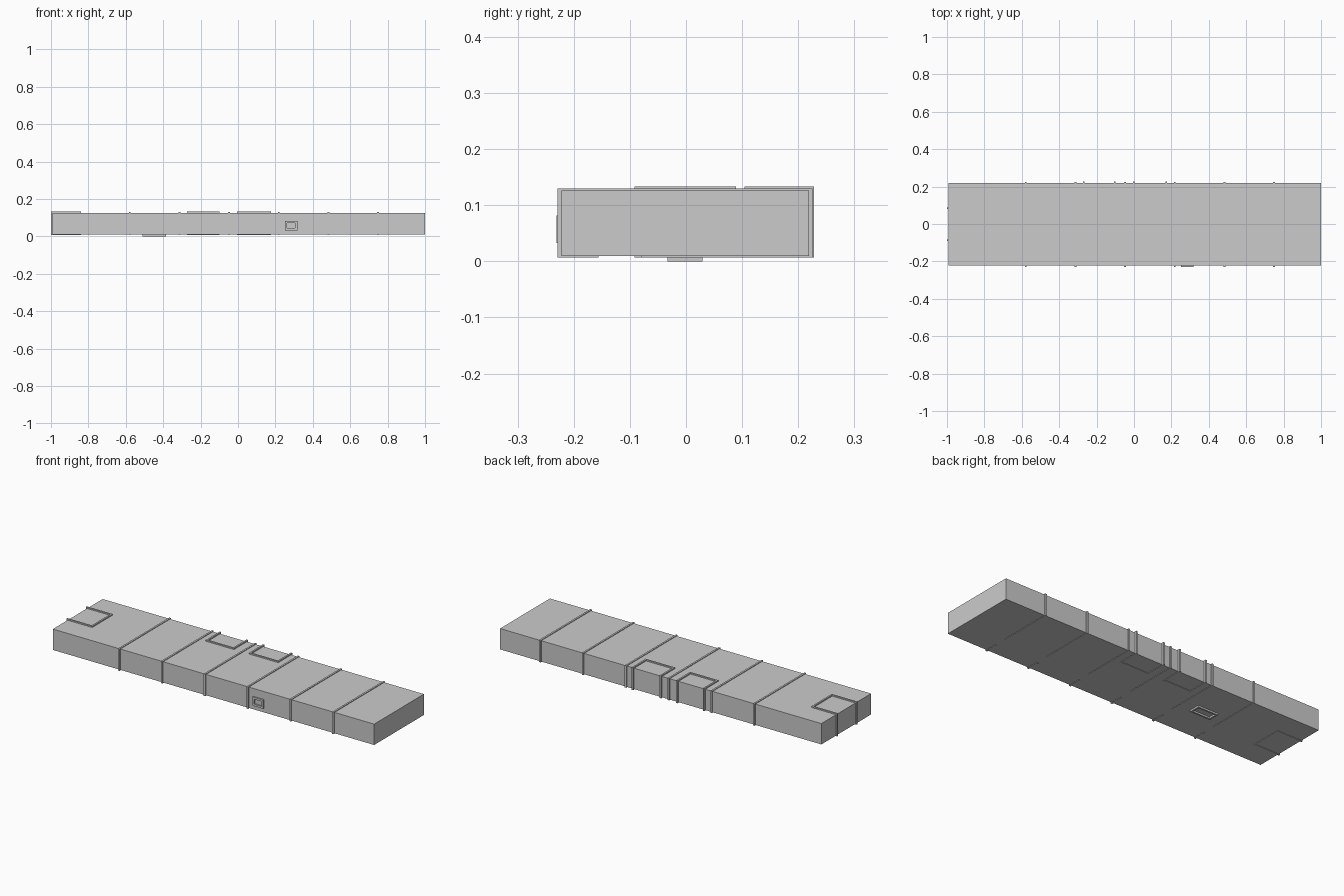
import bpy, bmesh
from mathutils import Vector

if "Cube" in bpy.data.objects:
    bpy.data.objects.remove(bpy.data.objects["Cube"])

X0, X1 = -0.993, 1.0        # slab extents
Y0, Y1 = -0.222, 0.219
Z0, Z1 = 0.0095, 0.1265


def add_prism(bm, profile, axis, a, b):
    """Extrude a (u, z) profile along x or y, from a to b."""
    def put(u, z):
        return Vector((a, u, z) if axis == 'x' else (u, a, z))
    face = bm.faces.new([bm.verts.new(put(u, z)) for u, z in profile])
    ext = bmesh.ops.extrude_face_region(bm, geom=[face])
    step = Vector((b - a, 0, 0) if axis == 'x' else (0, b - a, 0))
    moved = [v for v in ext['geom'] if isinstance(v, bmesh.types.BMVert)]
    bmesh.ops.translate(bm, vec=step, verts=moved)


def add_box(bm, x0, x1, y0, y1, z0, z1):
    add_prism(bm, [(y0, z0), (y1, z0), (y1, z1), (y0, z1)], 'x', x0, x1)


def finish(bm, name):
    bmesh.ops.recalc_face_normals(bm, faces=bm.faces[:])
    mesh = bpy.data.meshes.new(name)
    bm.to_mesh(mesh)
    bm.free()
    obj = bpy.data.objects.new(name, mesh)
    bpy.context.collection.objects.link(obj)
    return obj


# Main slab
bm = bmesh.new()
add_box(bm, X0, X1, Y0, Y1, Z0, Z1)
finish(bm, "slab")

# Six thin bands wrapping the slab, open for a short gap underneath
zb, zt, yf, yb, t = 0.0068, 0.130, -0.229, 0.225, 0.004
band = [(-0.156, zb), (yf, zb), (yf, zt), (yb, zt), (yb, zb), (-0.079, zb),
        (-0.079, Z0 + t), (Y1 - t, Z0 + t), (Y1 - t, Z1 - t),
        (Y0 + t, Z1 - t), (Y0 + t, Z0 + t), (-0.156, Z0 + t)]
for i in range(6):
    x = -0.579 + i * 0.2657
    bm = bmesh.new()
    add_prism(bm, band, 'x', x - 0.005, x + 0.005)
    finish(bm, f"band_{i + 1}")


def clip(name, axis, inner, outer, face, a, b, w=0.009):
    """Wire clip gripping an edge: two C-shaped legs and two cross bars."""
    top, low = 0.1333, 0.0068
    s = t if outer < face else -t
    leg = [(inner, top), (outer, top), (outer, low), (inner, low),
           (inner, Z0 + t), (face + s, Z0 + t), (face + s, Z1 - t), (inner, Z1 - t)]
    bm = bmesh.new()
    add_prism(bm, leg, axis, a, a + w)
    add_prism(bm, leg, axis, b - w, b)
    v = inner - w if outer < face else inner + w
    for z0, z1 in ((Z1 - t, top), (low, Z0 + t)):
        add_prism(bm, [(inner, z0), (v, z0), (v, z1), (inner, z1)],
                  axis, a + w, b - w)
    finish(bm, name)


# Clips on the left end and along the back
clip("end_clip", 'y', -0.84, -1.0, X0, -0.092, 0.089)
clip("back_clip_left", 'x', 0.104, 0.2285, Y1, -0.273, -0.098)
clip("back_clip_right", 'x', 0.104, 0.2285, Y1, -0.005, 0.177)

# Rectangular frame on the front face
w = 0.011
bm = bmesh.new()
x0, x1, z0, z1, y0, y1 = 0.25, 0.317, 0.033, 0.082, -0.2305, Y0 + t
add_box(bm, x0, x1, y0, y1, z0, z0 + w)
add_box(bm, x0, x1, y0, y1, z1 - w, z1)
add_box(bm, x0, x0 + w, y0, y1, z0 + w, z1 - w)
add_box(bm, x1 - w, x1, y0, y1, z0 + w, z1 - w)
finish(bm, "front_frame")

# Rectangular frame underneath
w = 0.009
bm = bmesh.new()
x0, x1, y0, y1, z0, z1 = -0.51, -0.386, -0.033, 0.029, 0.0, Z0 + t
add_box(bm, x0, x1, y0, y0 + w, z0, z1)
add_box(bm, x0, x1, y1 - w, y1, z0, z1)
add_box(bm, x0, x0 + w, y0 + w, y1 - w, z0, z1)
add_box(bm, x1 - w, x1, y0 + w, y1 - w, z0, z1)
finish(bm, "bottom_frame")
